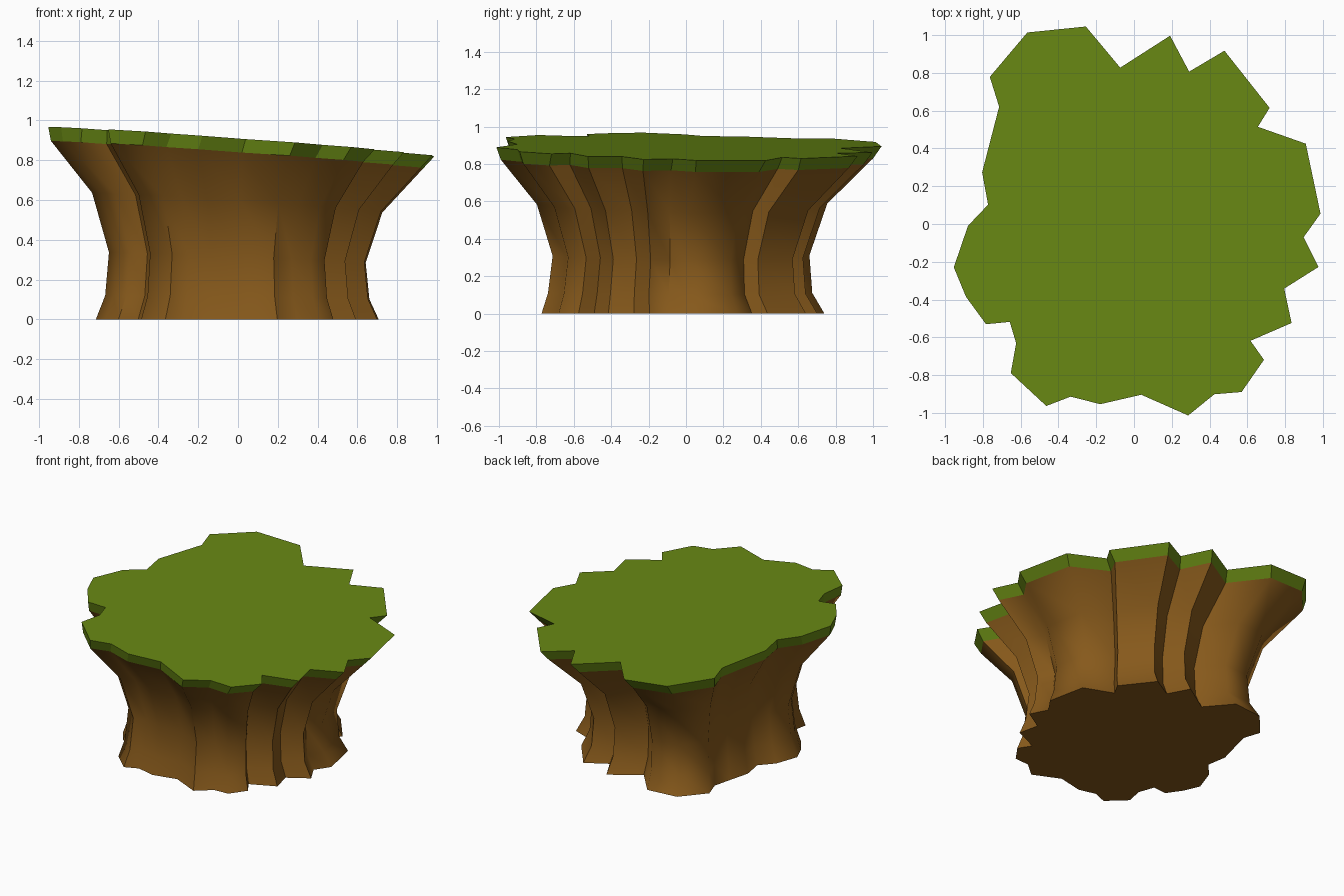
import bpy, bmesh, math
from mathutils import Vector

if "Cube" in bpy.data.objects:
    bpy.data.objects.remove(bpy.data.objects["Cube"])

# Jagged outline of the rim, seen from above
OUTLINE = [(-.57, .97), (-.29, 1), (-.10, .78), (.16, .95), (.26, .76), (.45, .87),
           (.66, .60), (.60, .49), (.86, .39), (.93, .05), (.84, -.08), (.92, -.23),
           (.74, -.34), (.78, -.52), (.56, -.62), (.63, -.73), (.53, -.87), (.39, -.88),
           (.26, -.99), (.02, -.88), (-.20, -.93), (-.36, -.89), (-.48, -.94),
           (-.64, -.79), (-.61, -.64), (-.66, -.50), (-.79, -.51), (-.88, -.38),
           (-.94, -.24), (-.87, -.04), (-.76, .08), (-.79, .26), (-.74, .45),
           (-.70, .61), (-.75, .76)]
OUTLINE = [Vector(p) for p in OUTLINE]


def level(scale, z, shift_y):
    """Outline scaled to one height, tilting more the higher it is."""
    return [(p.x * scale, p.y * scale + shift_y, z * (1 - .087 * p.x - .02 * p.y))
            for p in OUTLINE]


def inset(amount, lift):
    """Rim outline pushed inwards and raised, for the top of the turf."""
    ring = []
    n = len(OUTLINE)
    for i, p in enumerate(OUTLINE):
        t = (OUTLINE[(i + 1) % n] - p).normalized() + (p - OUTLINE[i - 1]).normalized()
        t.normalize()
        q = p + Vector((t.y, -t.x)) * amount + Vector((.022, .012))
        ring.append((q.x, q.y, .825 - .074 * q.x - .017 * q.y + lift))
    return ring


def loft(name, rings, colour, cap_start, cap_end, smooth):
    bm = bmesh.new()
    loops = [[bm.verts.new(c) for c in ring] for ring in rings]
    n = len(OUTLINE)
    for a, b in zip(loops, loops[1:]):
        for i in range(n):
            j = (i + 1) % n
            bm.faces.new((a[i], a[j], b[j], b[i]))
    if cap_start:
        bm.faces.new(loops[0][::-1])
    if cap_end:
        bm.faces.new(loops[-1])
    # the outline runs clockwise, so turn every face outwards
    bmesh.ops.reverse_faces(bm, faces=bm.faces[:])
    mesh = bpy.data.meshes.new(name)
    bm.to_mesh(mesh)
    bm.free()
    obj = bpy.data.objects.new(name, mesh)
    bpy.context.collection.objects.link(obj)
    mat = bpy.data.materials.new(name + "_colour")
    mat.diffuse_color = colour
    mat.use_nodes = True
    mat.node_tree.nodes["Principled BSDF"].inputs["Base Color"].default_value = mat.diffuse_color
    mesh.materials.append(mat)
    if smooth:
        bpy.ops.object.select_all(action='DESELECT')
        obj.select_set(True)
        bpy.context.view_layer.objects.active = obj
        bpy.ops.object.shade_smooth_by_angle(angle=math.radians(60))
    return obj


# Waisted earth body, flared at foot and rim
profile = [(.76, 0, -.02), (.71, .11, -.035), (.69, .31, -.03), (.78, .585, -.025), (1, .825, 0)]
loft("earth_body", [level(*p) for p in profile], (.24, .10, .011, 1), True, False, True)

# Bevelled turf slab on top
loft("turf_top", [level(1, .825, 0), inset(-.036, .068)], (.14, .25, .007, 1), False, True, False)
